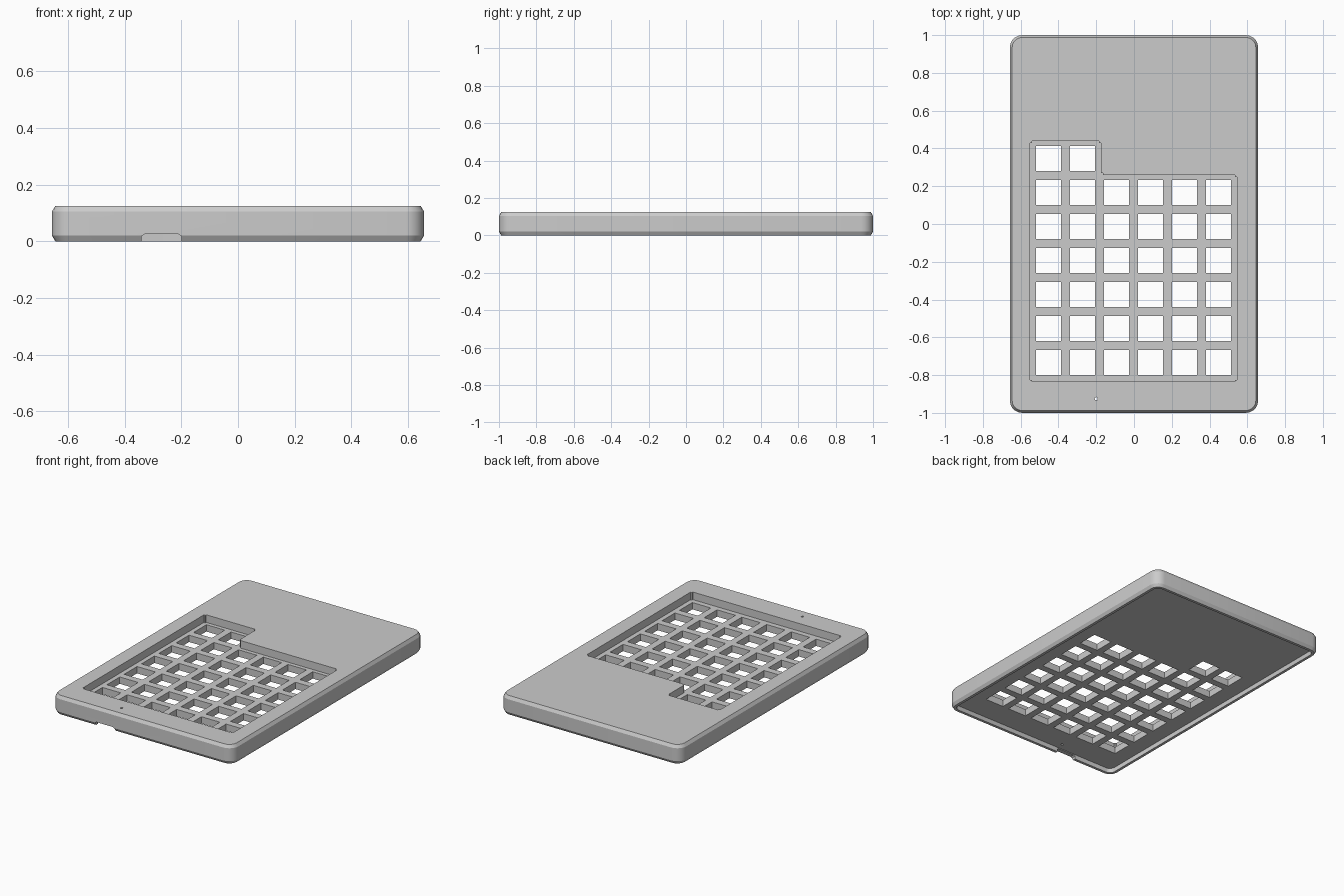
import bpy, bmesh
from math import cos, sin, pi

if "Cube" in bpy.data.objects:
    bpy.data.objects.remove(bpy.data.objects["Cube"], do_unlink=True)

HALF_X, HALF_Y, HEIGHT = 0.657, 1.0, 0.125
FLOOR, CEILING = 0.075, 0.03
PITCH, KEY = 0.18, 0.134

grey = bpy.data.materials.new("plain grey")
grey.use_nodes = True
grey.diffuse_color = (0.6, 0.6, 0.6, 1)
grey.node_tree.nodes["Principled BSDF"].inputs["Base Color"].default_value = (0.6, 0.6, 0.6, 1)


def rounded_rect(hx, hy, radius, steps=5):
    points = []
    for i, (sx, sy) in enumerate([(1, 1), (-1, 1), (-1, -1), (1, -1)]):
        for k in range(steps + 1):
            a = (i + k / steps) * pi / 2
            points.append((sx * (hx - radius) + radius * cos(a),
                           sy * (hy - radius) + radius * sin(a)))
    return points


def loft(bm, rings):
    """Skin a stack of matching rings and cap both ends."""
    loops = [[bm.verts.new(p) for p in ring] for ring in rings]
    n = len(loops[0])
    for a, b in zip(loops, loops[1:]):
        for i in range(n):
            j = (i + 1) % n
            bm.faces.new((a[i], a[j], b[j], b[i]))
    bm.faces.new(loops[0][::-1])
    bm.faces.new(loops[-1])


def prism(bm, outline, z0, z1):
    loft(bm, [[(x, y, z) for x, y in outline] for z in (z0, z1)])


def rect(x, y, w, h):
    return [(x - w / 2, y - h / 2), (x + w / 2, y - h / 2),
            (x + w / 2, y + h / 2), (x - w / 2, y + h / 2)]


def finish(name, bm):
    bmesh.ops.recalc_face_normals(bm, faces=bm.faces)
    mesh = bpy.data.meshes.new(name)
    bm.to_mesh(mesh)
    bm.free()
    ob = bpy.data.objects.new(name, mesh)
    mesh.materials.append(grey)
    bpy.context.collection.objects.link(ob)
    return ob


def cut(target, cutter):
    cutter.hide_render = True
    mod = target.modifiers.new("cut", "BOOLEAN")
    mod.operation, mod.solver, mod.object = "DIFFERENCE", "EXACT", cutter
    bpy.context.view_layer.objects.active = target
    bpy.ops.object.modifier_apply(modifier=mod.name)
    bpy.data.objects.remove(cutter, do_unlink=True)


# Case shell: underside pocket, rim, chamfered outer wall, top
bm = bmesh.new()
section = [(0.03, CEILING), (0.03, 0), (0.012, 0), (0, 0.02),
           (0, HEIGHT - 0.02), (0.012, HEIGHT)]
loft(bm, [[(x, y, z) for x, y in rounded_rect(HALF_X - d, HALF_Y - d, 0.065 - d)]
          for d, z in section])
case = finish("keypad_case", bm)

# Stepped recess around the keys
bm = bmesh.new()
left, right, step = -0.55, 0.545, -0.175
prism(bm, [(left, -0.835), (right, -0.835), (right, 0.26), (step, 0.26),
           (step, 0.44), (left, 0.44)], FLOOR, 0.2)
bmesh.ops.bevel(bm, geom=[e for e in bm.edges if abs(e.verts[0].co.z - e.verts[1].co.z) > 0.05],
                offset=0.01, segments=2, affect="EDGES")
cut(case, finish("recess_cutter", bm))

# Key openings, pinhole and cable notch
bm = bmesh.new()
for row in range(7):
    for col in range(2 if row == 6 else 6):
        prism(bm, rect(-0.453 + col * PITCH, -0.733 + row * PITCH, KEY, KEY), -0.1, 0.2)
prism(bm, [(-0.2 + 0.008 * cos(k * pi / 4), -0.925 + 0.008 * sin(k * pi / 4))
           for k in range(8)], -0.1, 0.2)
notch = [(-0.34, -0.05), (-0.2, -0.05), (-0.2, 0.018), (-0.21, 0.025), (-0.33, 0.025), (-0.34, 0.018)]
loft(bm, [[(x, y, z) for x, z in notch] for y in (-1.1, -0.95)])
cut(case, finish("opening_cutter", bm))

# Smooth the rounded corners only
bpy.ops.object.select_all(action="DESELECT")
case.select_set(True)
bpy.context.view_layer.objects.active = case
bpy.ops.object.shade_smooth_by_angle(angle=pi / 7)
